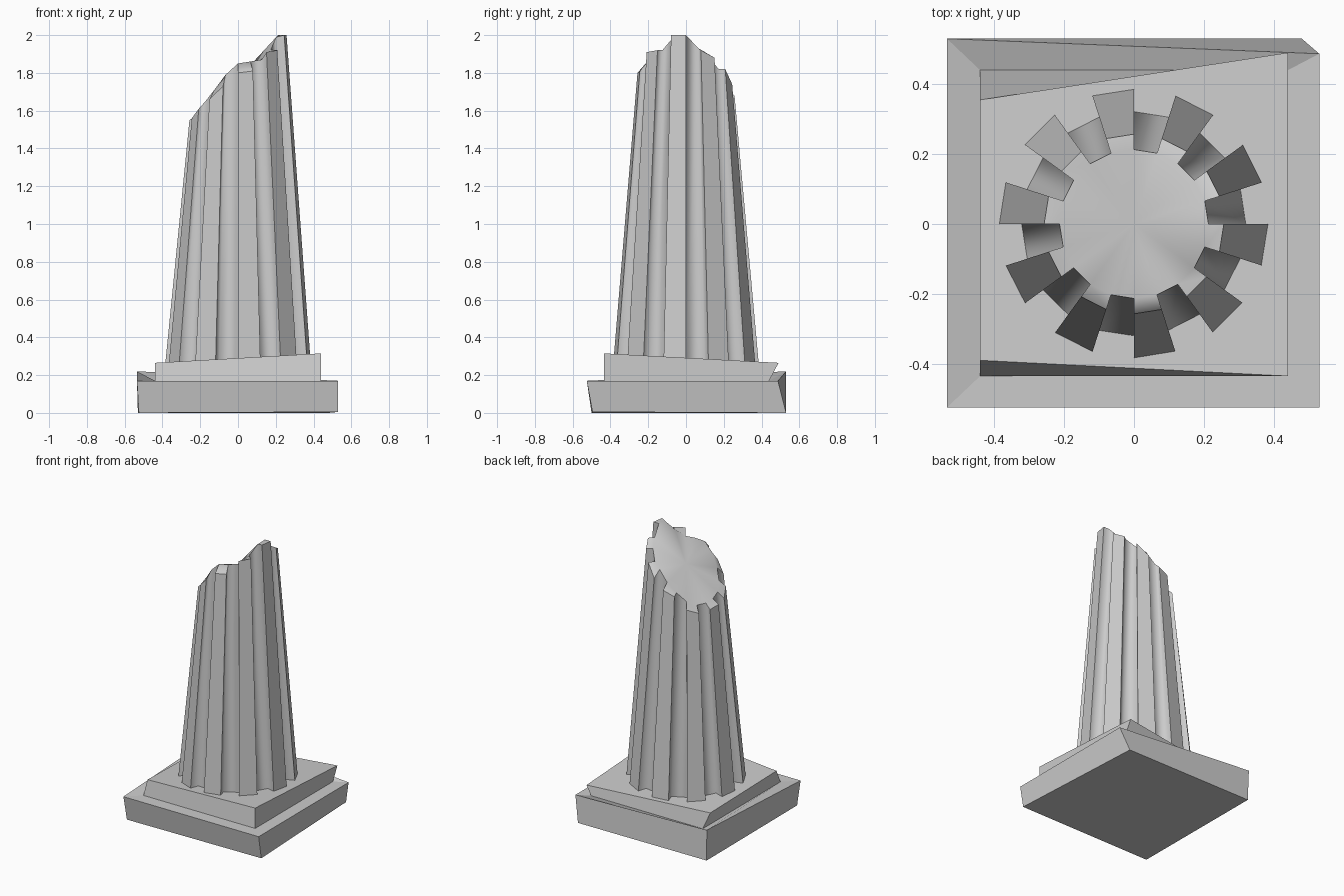
import bpy, bmesh
from math import cos, sin, radians

if "Cube" in bpy.data.objects:
    bpy.data.objects.remove(bpy.data.objects["Cube"])


def finish(name, bm):
    bmesh.ops.recalc_face_normals(bm, faces=bm.faces)
    mesh = bpy.data.meshes.new(name)
    bm.to_mesh(mesh)
    bm.free()
    obj = bpy.data.objects.new(name, mesh)
    bpy.context.collection.objects.link(obj)
    return obj


def bridge(bm, a, b):
    n = len(a)
    return [bm.faces.new((a[i], a[(i + 1) % n], b[(i + 1) % n], b[i])) for i in range(n)]


# Worn two-step plinth: stacked uneven rings (front left, front right, back right, back left)
rings = [
    [(-.525, -.50, 0), (.53, -.495, .005), (.48, .53, 0), (-.53, .525, 0)],
    [(-.535, -.525, .17), (.53, -.525, .17), (.53, .487, .17), (-.535, .53, .22)],
    [(-.44, -.435, .17), (.44, -.435, .17), (.44, .44, .17), (-.44, .44, .17)],
    [(-.44, -.39, .265), (.44, -.435, .315), (.44, .49, .265), (-.44, .355, .25)],
]
bm = bmesh.new()
loops = [[bm.verts.new(p) for p in r] for r in rings]
for a, b in zip(loops, loops[1:]):
    bridge(bm, a, b)
bm.faces.new(loops[0][::-1])
bm.faces.new(loops[-1])
finish("plinth", bm)

# Broken fluted shaft: break heights every 18 degrees, starting at +x
inner_z = [2.0, 1.93, 1.88, 1.82, 1.79, 1.72, 1.66, 1.60, 1.57, 1.57,
           1.58, 1.60, 1.65, 1.71, 1.79, 1.85, 1.86, 1.87, 1.92, 1.99]
outer_z = [2.0, 1.92, 1.88, 1.82, 1.74, 1.68, 1.65, 1.56, 1.53, 1.54,
           1.55, 1.56, 1.61, 1.66, 1.73, 1.80, 1.81, 1.91, 1.92, 2.0]
BASE_Z = 0.25
bm = bmesh.new()


def ring(radius, heights):
    return [bm.verts.new((radius * cos(radians(18 * i)), radius * sin(radians(18 * i)), z))
            for i, z in enumerate(heights)]


in_bot, out_bot = ring(.322, [BASE_Z] * 20), ring(.386, [BASE_Z] * 20)
in_top, out_top = ring(.213, inner_z), ring(.257, outer_z)
low, high = [], []
for i in range(20):
    # ridges span the odd steps, flutes the even ones
    order = ((in_bot, in_top), (out_bot, out_top))
    for b, t in (order if i % 2 else order[::-1]):
        low.append(b[i])
        high.append(t[i])
sides = bridge(bm, low, high)

# Broken top: fan over the core plus a cap on each ridge
centre = bm.verts.new((0, 0, 1.77))
bottom = bm.verts.new((0, 0, BASE_Z))
for i in range(20):
    j = (i + 1) % 20
    bm.faces.new((in_top[i], in_top[j], centre))
    bm.faces.new((in_bot[j], in_bot[i], bottom))
    if i % 2:
        bm.faces.new((in_top[i], out_top[i], out_top[j], in_top[j]))
        bm.faces.new((in_bot[j], out_bot[j], out_bot[i], in_bot[i]))

# Soft shading inside flutes and on the break, crisp ridge corners and rims
for f in bm.faces:
    f.smooth = True
side_set, outer_set = set(sides), set(out_bot + out_top)
for e in bm.edges:
    n_side = sum(f in side_set for f in e.link_faces)
    if n_side == 1 or all(v in outer_set for v in e.verts):
        e.smooth = False
finish("fluted_shaft", bm)
